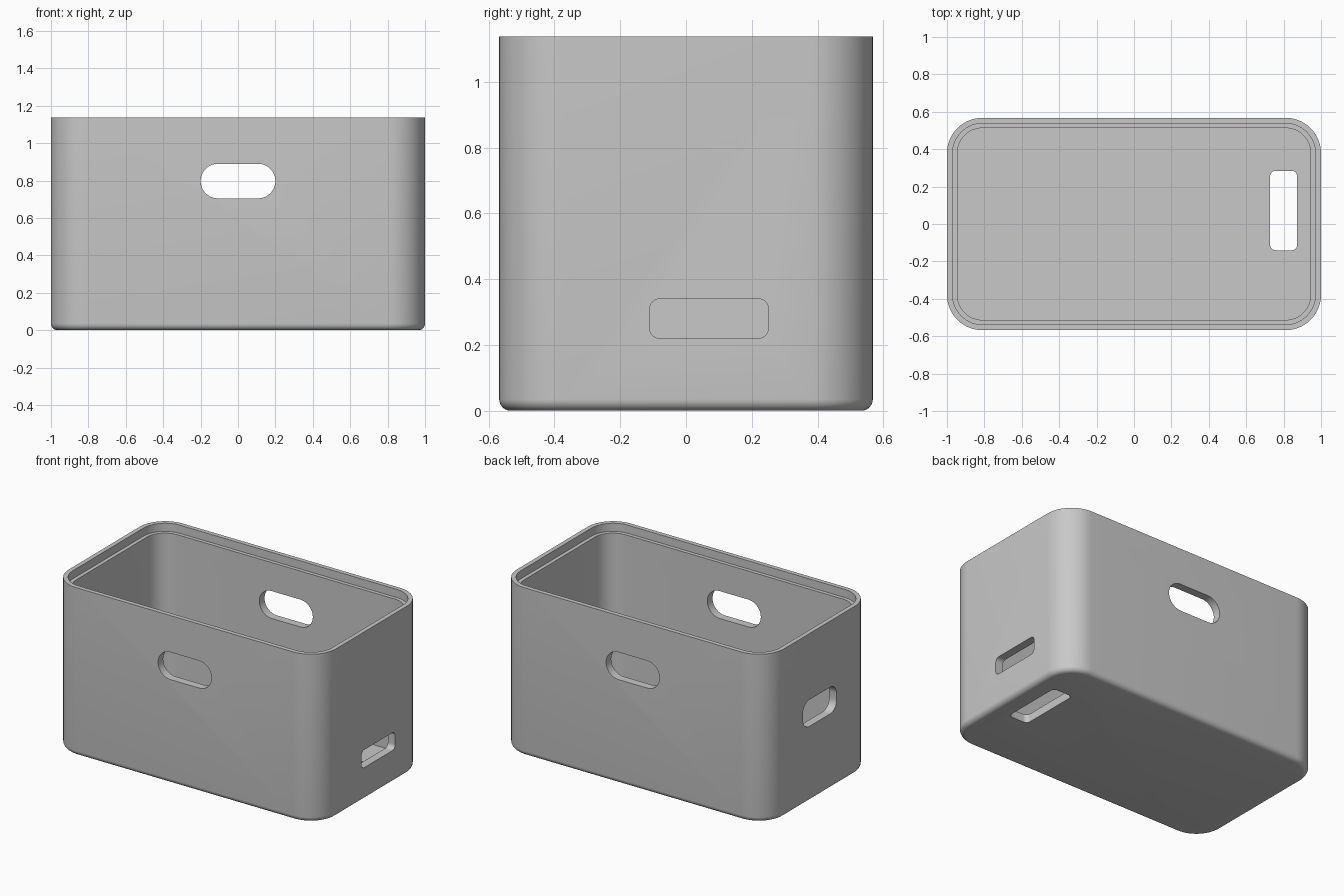
import bpy, bmesh, math
from mathutils import Matrix

cube = bpy.data.objects.get("Cube")
if cube:
    bpy.data.objects.remove(cube)

grey = bpy.data.materials.new("plain grey")
grey.use_nodes = True
GREY = (0.58, 0.58, 0.58, 1)
grey.diffuse_color = GREY
grey.node_tree.nodes["Principled BSDF"].inputs["Base Color"].default_value = GREY

LENGTH, DEPTH, HEIGHT = 1.0, 0.568, 1.137   # half length, half depth, full height
CORNER, WALL, LIP, FILLET = 0.19, 0.055, 0.03, 0.035


def rounded_rect(hx, hy, r, steps):
    """Outline of a rounded rectangle, counter-clockwise."""
    points = []
    for q, (sx, sy) in enumerate(((1, 1), (-1, 1), (-1, -1), (1, -1))):
        for i in range(steps + 1):
            a = (q + i / steps) * math.pi / 2
            points.append((sx * (hx - r) + r * math.cos(a),
                           sy * (hy - r) + r * math.sin(a)))
    return points


def loft(name, rings, steps):
    """Skin stacked rounded rectangles (hx, hy, radius, z) and cap both ends."""
    bm = bmesh.new()
    loops = [[bm.verts.new((x, y, z)) for x, y in rounded_rect(hx, hy, r, steps)]
             for hx, hy, r, z in rings]
    for low, high in zip(loops, loops[1:]):
        for i in range(len(low)):
            j = (i + 1) % len(low)
            bm.faces.new((low[i], low[j], high[j], high[i]))
    bm.faces.new(loops[0][::-1])
    bm.faces.new(loops[-1])
    bmesh.ops.remove_doubles(bm, verts=bm.verts, dist=1e-5)
    bmesh.ops.recalc_face_normals(bm, faces=bm.faces)
    mesh = bpy.data.meshes.new(name)
    bm.to_mesh(mesh)
    bm.free()
    mesh.materials.append(grey)
    obj = bpy.data.objects.new(name, mesh)
    bpy.context.collection.objects.link(obj)
    return obj


def ring(inset, z, radius=None):
    r = CORNER - inset if radius is None else radius
    return LENGTH - inset, DEPTH - inset, r, z


def cut(target, width, height, radius, length, place):
    """Cut a rounded slot through the target."""
    cutter = loft("slot_cutter", [(width / 2, height / 2, radius, -length / 2),
                                  (width / 2, height / 2, radius, length / 2)], 10)
    cutter.data.transform(place)
    cutter.hide_render = True
    mod = target.modifiers.new("slot", "BOOLEAN")
    mod.operation, mod.solver, mod.object = "DIFFERENCE", "EXACT", cutter
    bpy.context.view_layer.objects.active = target
    bpy.ops.object.modifier_apply(modifier=mod.name)
    bpy.data.objects.remove(cutter)


# Bin shell: rounded foot, outer wall, rim, stepped lip, inner wall, floor
rings = []
for i in range(7):
    a = i / 6 * math.pi / 2
    rings.append(ring(FILLET * (1 - math.sin(a)), FILLET * (1 - math.cos(a))))
rings += [ring(0, HEIGHT), ring(LIP, HEIGHT), ring(LIP, HEIGHT - WALL),
          ring(WALL, HEIGHT - WALL), ring(WALL, WALL)]
storage_bin = loft("storage_bin", rings, 16)

# Grip holes through front and back walls, then end holes and floor slot
face_y = Matrix.Rotation(math.pi / 2, 4, "X")
face_x = Matrix.Rotation(math.pi / 2, 4, "Z") @ face_y
cut(storage_bin, 0.4, 0.185, 0.0924, 2, Matrix.Translation((0, 0, 0.797)) @ face_y)
cut(storage_bin, 0.36, 0.12, 0.03, 0.4, Matrix.Translation((1, 0.07, 0.28)) @ face_x)
cut(storage_bin, 0.36, 0.18, 0.07, 0.4, Matrix.Translation((-1, 0, 0.6)) @ face_x)
cut(storage_bin, 0.145, 0.425, 0.03, 0.3, Matrix.Translation((0.8, 0.072, 0)))

bpy.ops.object.select_all(action="DESELECT")
storage_bin.select_set(True)
bpy.context.view_layer.objects.active = storage_bin
bpy.ops.object.shade_smooth_by_angle(angle=math.radians(30))
